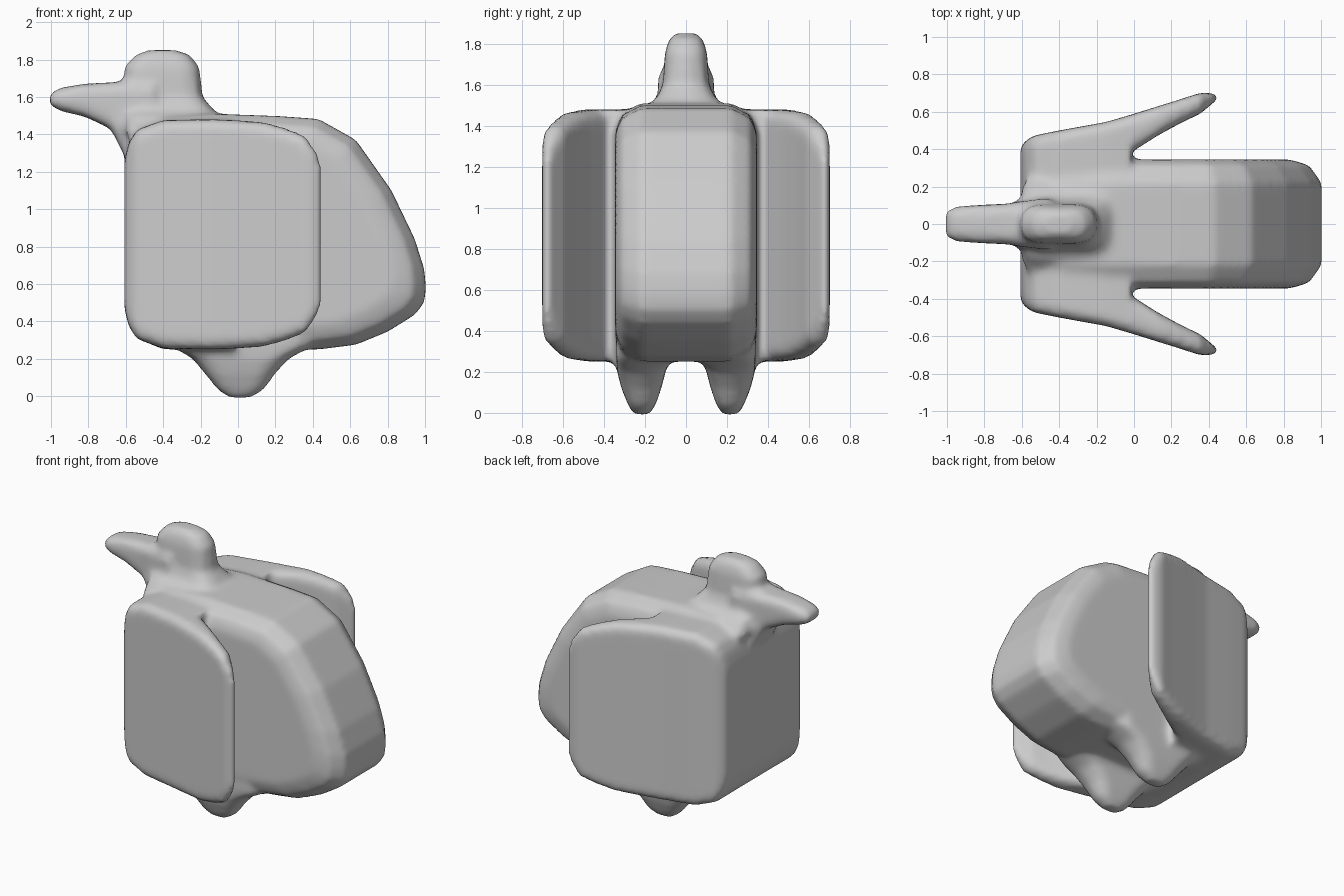
import bpy, bmesh, math

bm = bmesh.new()


def skin(rings):
    """Bridge a list of equal-length point rings into a closed solid."""
    loops = [[bm.verts.new(p) for p in ring] for ring in rings]
    n = len(loops[0])
    for a, b in zip(loops, loops[1:]):
        for i in range(n):
            j = (i + 1) % n
            bm.faces.new((a[i], a[j], b[j], b[i]))
    bm.faces.new(loops[0])
    bm.faces.new(loops[-1])


def rounded(a0, a1, b0, b1, r):
    """Rounded rectangle with three points per corner."""
    r = min(r, (a1 - a0) * 0.45, (b1 - b0) * 0.45)
    pts = []
    for k, (ca, cb) in enumerate(((a1 - r, b1 - r), (a0 + r, b1 - r),
                                  (a0 + r, b0 + r), (a1 - r, b0 + r))):
        for s in range(3):
            t = math.radians(90 * k + 45 * s)
            pts.append((ca + r * math.cos(t), cb + r * math.sin(t)))
    return pts


def loft_x(stations, r, side=1):
    """Stations are (x, y0, y1, z0, z1)."""
    skin([[(x, side * a, b) for a, b in rounded(y0, y1, z0, z1, r)]
          for x, y0, y1, z0, z1 in stations])


def loft_z(stations, r, side=1):
    """Stations are (z, x0, x1, y0, y1)."""
    skin([[(a, side * b, z) for a, b in rounded(x0, x1, y0, y1, r)]
          for z, x0, x1, y0, y1 in stations])


# Body and tail: side profile swept across the width with a rounded rim
profile = [(-0.605, 0.45), (-0.605, 1.25), (-0.54, 1.43), (-0.40, 1.49),
           (-0.13, 1.51), (0.0, 1.505), (0.22, 1.497), (0.43, 1.482),
           (0.63, 1.37), (0.82, 1.10), (0.945, 0.84), (0.995, 0.68),
           (1.005, 0.58), (0.995, 0.50), (0.945, 0.435), (0.80, 0.345),
           (0.63, 0.275), (0.43, 0.25), (-0.40, 0.25), (-0.54, 0.31)]
rim = [(0.345, 0.80), (0.315, 0.92), (0.22, 1.0)]
slices = [(-y, s) for y, s in rim] + [(y, s) for y, s in reversed(rim)]
cx, cz = 0.15, 0.87
skin([[(cx + (x - cx) * s, y, cz + (z - cz) * s) for x, z in profile]
      for y, s in slices])

# Wings: shoulder block running into a thin swept-back blade (x, y in, y out, half height)
wing = [(-0.608, -0.06, 0.41, 0.39), (-0.585, -0.06, 0.44, 0.49),
        (-0.54, -0.06, 0.472, 0.56), (-0.40, -0.06, 0.50, 0.61),
        (-0.15, -0.06, 0.545, 0.615), (-0.03, -0.06, 0.58, 0.61),
        (-0.02, 0.38, 0.583, 0.61), (0.13, 0.475, 0.63, 0.60),
        (0.25, 0.54, 0.667, 0.57), (0.355, 0.59, 0.702, 0.53),
        (0.42, 0.645, 0.70, 0.44), (0.445, 0.665, 0.695, 0.37)]
# Feet: stubby cones
foot = [(-0.008, -0.05, 0.07, 0.18, 0.255), (0.035, -0.11, 0.14, 0.15, 0.28),
        (0.12, -0.18, 0.20, 0.12, 0.315), (0.20, -0.24, 0.27, 0.10, 0.335),
        (0.27, -0.36, 0.40, 0.08, 0.34), (0.42, -0.36, 0.40, 0.08, 0.34)]
for side in (1, -1):
    loft_x([(x, a, b, 0.865 - h, 0.865 + h) for x, a, b, h in wing], 0.05, side)
    loft_z(foot, 0.09, side)

# Head: flared neck rising into a rounded block (z, x front, x back, half width)
head = [(1.40, -0.60, -0.05, 0.28), (1.50, -0.605, -0.10, 0.19),
        (1.53, -0.605, -0.13, 0.145), (1.60, -0.605, -0.19, 0.112),
        (1.76, -0.61, -0.205, 0.102), (1.825, -0.55, -0.255, 0.08),
        (1.85, -0.48, -0.33, 0.05)]
loft_z([(z, a, b, -h, h) for z, a, b, h in head], 0.085)

# Beak (x, z bottom, z top, half width)
beak = [(-1.01, 1.56, 1.615, 0.07), (-0.95, 1.525, 1.648, 0.095),
        (-0.82, 1.495, 1.67, 0.102), (-0.68, 1.43, 1.677, 0.108),
        (-0.61, 1.29, 1.68, 0.12), (-0.45, 1.20, 1.68, 0.14)]
loft_x([(x, -h, h, a, b) for x, a, b, h in beak], 0.05)

# Fuse all parts into one softly blended skin
bmesh.ops.recalc_face_normals(bm, faces=bm.faces[:])
mesh = bpy.data.meshes.new("bird")
bm.to_mesh(mesh)
bm.free()
bird = bpy.data.objects.new("bird", mesh)
bpy.context.collection.objects.link(bird)

fuse = bird.modifiers.new("fuse", 'REMESH')
fuse.mode = 'VOXEL'
fuse.voxel_size = 0.022
fuse.use_smooth_shade = True
soften = bird.modifiers.new("soften", 'SMOOTH')
soften.factor = 0.5
soften.iterations = 6
